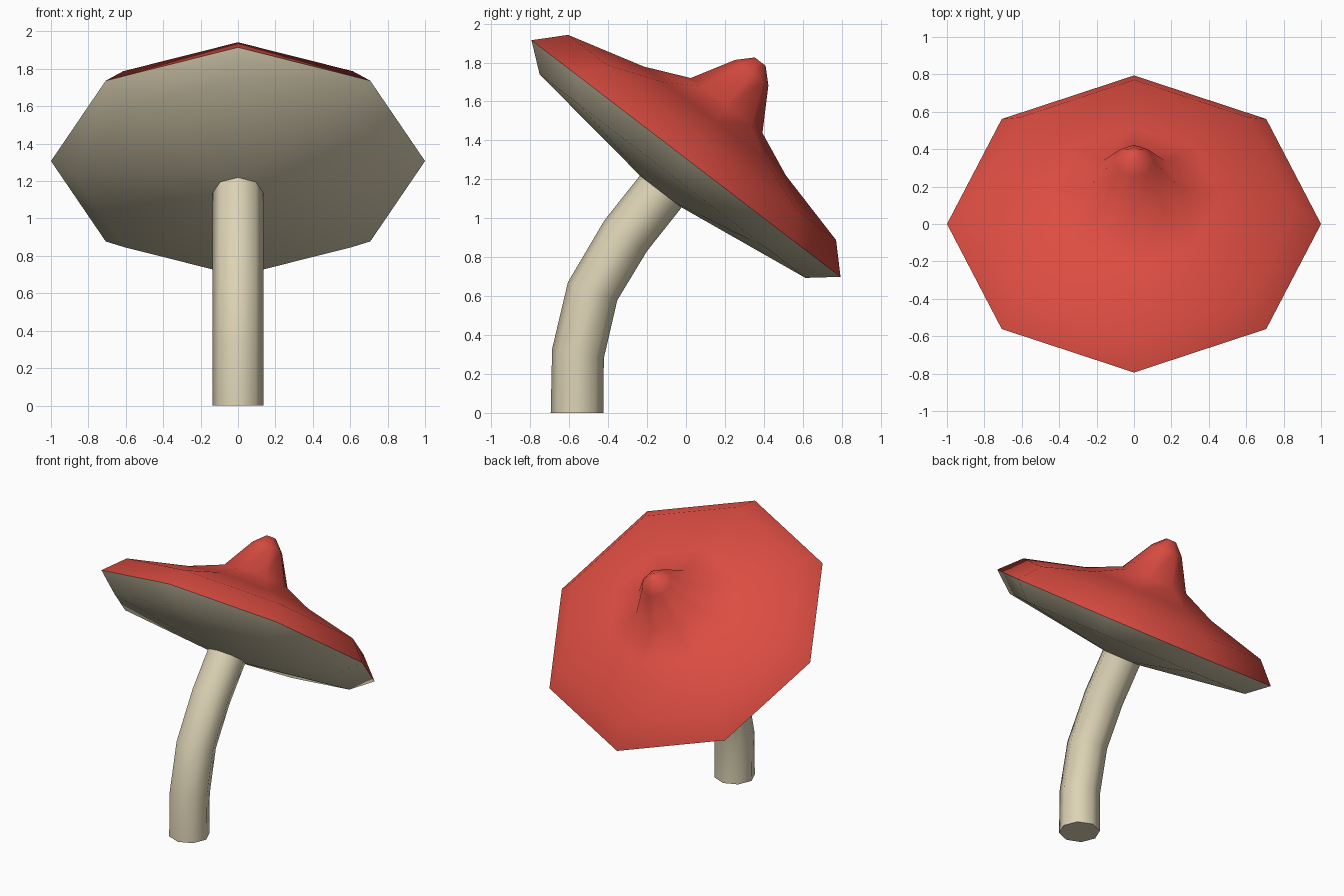
import bpy, bmesh
from math import sin, cos, pi, atan2, radians
from mathutils import Matrix, Vector

if "Cube" in bpy.data.objects:
    bpy.data.objects.remove(bpy.data.objects["Cube"])

SIDES = 8


def material(name, color):
    m = bpy.data.materials.new(name)
    m.diffuse_color = color
    m.use_nodes = True
    m.node_tree.nodes["Principled BSDF"].inputs["Base Color"].default_value = m.diffuse_color
    return m


def loft(name, rings, mat, cap_start=False, cap_end=False):
    """Skin a list of (centre, tilt about x, radius) octagon rings."""
    bm = bmesh.new()
    loops = []
    for centre, tilt, radius in rings:
        m = Matrix.Translation(centre) @ Matrix.Rotation(tilt, 4, 'X')
        loops.append([bm.verts.new(m @ Vector((radius * cos(2 * pi * i / SIDES),
                                               radius * sin(2 * pi * i / SIDES), 0)))
                      for i in range(SIDES)])
    for a, b in zip(loops, loops[1:]):
        for i in range(SIDES):
            j = (i + 1) % SIDES
            bm.faces.new((a[i], a[j], b[j], b[i]))
    if cap_start:
        bm.faces.new(loops[0][::-1])
    if cap_end:
        bm.faces.new(loops[-1])
    mesh = bpy.data.meshes.new(name)
    bm.to_mesh(mesh)
    bm.free()
    mesh.materials.append(mat)
    obj = bpy.data.objects.new(name, mesh)
    bpy.context.collection.objects.link(obj)
    bpy.ops.object.select_all(action='DESELECT')
    obj.select_set(True)
    bpy.context.view_layer.objects.active = obj
    bpy.ops.object.shade_smooth_by_angle(angle=radians(55))
    return obj


red = material("cap_red", (0.73, 0.075, 0.055, 1))
cream = material("stem_cream", (0.72, 0.65, 0.46, 1))

# Tilted cap frame
cap_centre = Vector((0, 0, 1.307))
axis = Vector((0, 0.608, 0.794))
tilt = -atan2(axis.y, axis.z)


def cap_rings(profile):
    return [(cap_centre + axis * h, tilt, r) for r, h in profile]


# Red upper cap with a central knob
loft("cap_top", cap_rings([(1.0, 0), (0.867, 0.136), (0.46, 0.243), (0.232, 0.343),
                           (0.108, 0.555), (0.035, 0.627)]), red, cap_end=True)

# Cream underside
loft("cap_underside", cap_rings([(0.13, -0.214), (0.86, -0.114), (1.0, 0)]),
     cream, cap_start=True)

# Curved stem, path given as (y, z, lean in degrees)
path = [(-0.56, 0, 0), (-0.555, 0.305, 10), (-0.48, 0.625, 20),
        (-0.31, 0.91, 36), (-0.13, 1.137, 37.4)]
loft("stem", [(Vector((0, y, z)), -radians(a), 0.135) for y, z, a in path],
     cream, cap_start=True)
